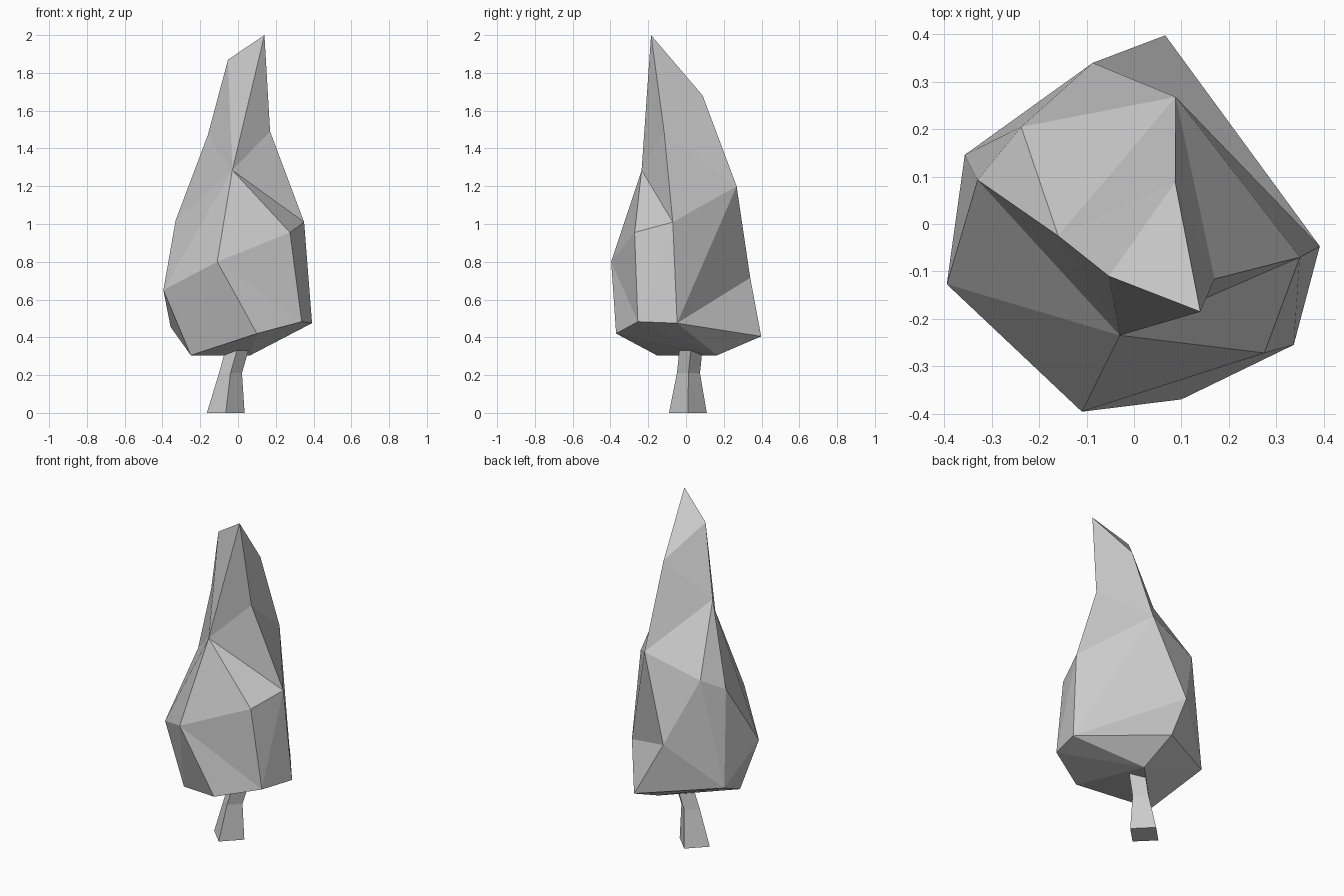
import bpy, bmesh

if "Cube" in bpy.data.objects:
    bpy.data.objects.remove(bpy.data.objects["Cube"])

def finish(bm, name):
    bmesh.ops.recalc_face_normals(bm, faces=bm.faces)
    mesh = bpy.data.meshes.new(name)
    bm.to_mesh(mesh)
    bm.free()
    obj = bpy.data.objects.new(name, mesh)
    bpy.context.collection.objects.link(obj)
    return obj

# crown: irregular corners, lettered from the tip downwards
corners = {
    'A': (.14, -.185, 2.0), 'B': (-.053, -.11, 1.87), 'C': (.087, .088, 1.68),
    'D': (.17, -.116, 1.49), 'E': (-.16, -.025, 1.47), 'F': (-.03, -.235, 1.285),
    'G': (.088, .268, 1.2), 'H': (.35, -.07, 1.01), 'I': (.275, -.272, .955),
    'J': (-.33, .093, 1.02), 'K': (-.238, .205, 1.09), 'L': (-.11, -.396, .80),
    'M': (-.395, -.127, .65), 'N': (-.087, .34, .715), 'O': (.066, .398, .405),
    'P': (.392, -.047, .475), 'Q': (.337, -.255, .483), 'R': (.1, -.37, .42),
    'S': (-.357, .146, .455), 'T': (-.25, -.155, .305), 'U': (.065, .165, .305),
}
# each fan is a hub corner followed by the rim corners around it
fans = [
    'FABEJMLIHDA',      # front, around the notch
    'CABEGDA',          # back of the tip
    'GDHPNKE',          # back shoulder
    'KEJSN',            # back left shoulder
    'NPOS',             # back skirt
    'MJSTL',            # left side
    'LTRQI',            # front skirt
    'HIQP',             # right side
    'UOPQRTSO',         # underside
]
bm = bmesh.new()
vert = {k: bm.verts.new(co) for k, co in corners.items()}
for fan in fans:
    hub, rim = fan[0], fan[1:]
    for a, b in zip(rim, rim[1:]):
        bm.faces.new((vert[hub], vert[a], vert[b]))
finish(bm, "crown")

# trunk: leaning four-sided stem, rings of (centre x, centre y, z, radius)
rings = [(-.065, .01, 0, .1), (-.04, .013, .21, .061), (.001, .028, .355, .061)]
bm = bmesh.new()
loops = [[bm.verts.new((x + r * dx, y + r * dy, z))
          for dx, dy in ((1, 0), (0, 1), (-1, 0), (0, -1))]
         for x, y, z, r in rings]
for lower, upper in zip(loops, loops[1:]):
    for i in range(4):
        j = (i + 1) % 4
        bm.faces.new((lower[i], lower[j], upper[j], upper[i]))
bm.faces.new(loops[0])
bm.faces.new(loops[-1])
finish(bm, "trunk")
